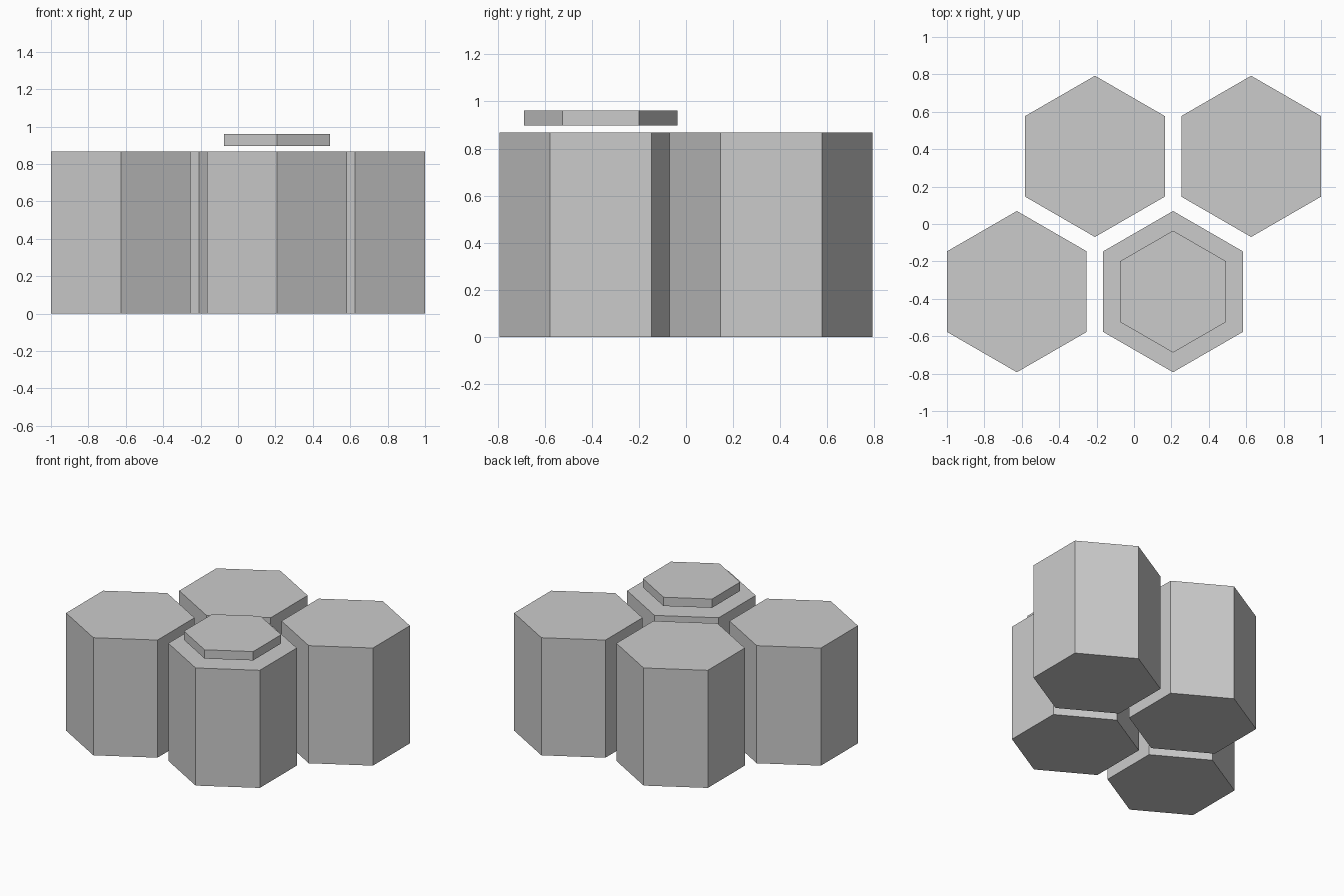
import bpy
import math

if "Cube" in bpy.data.objects:
    bpy.data.objects.remove(bpy.data.objects["Cube"])

SPACING = 0.835                              # distance between column centres
ROW = SPACING * math.sqrt(3) / 4             # half the distance between rows


def hex_prism(name, x, y, z0, z1, radius):
    """Pointy-ended hexagonal prism with corners on the y axis."""
    bpy.ops.mesh.primitive_cylinder_add(vertices=6, radius=radius, depth=z1 - z0,
                                        location=(x, y, (z0 + z1) / 2))
    ob = bpy.context.object
    ob.name = name
    # keep a corner pointing along +y whatever the primitive's start angle
    v = ob.data.vertices[0].co
    turn = math.pi / 2 - math.atan2(v.y, v.x)
    ob.rotation_euler.z = turn
    return ob


# four staggered hexagonal columns
columns = {
    "front_left_column": (-0.75, -1),
    "front_right_column": (0.25, -1),
    "back_left_column": (-0.25, 1),
    "back_right_column": (0.75, 1),
}
for name, (col, row) in columns.items():
    hex_prism(name, col * SPACING, row * ROW, 0, 0.868, 0.431)

# thin plate floating just above the front right column
hex_prism("floating_plate", 0.25 * SPACING, -ROW, 0.897, 0.962, 0.326)
